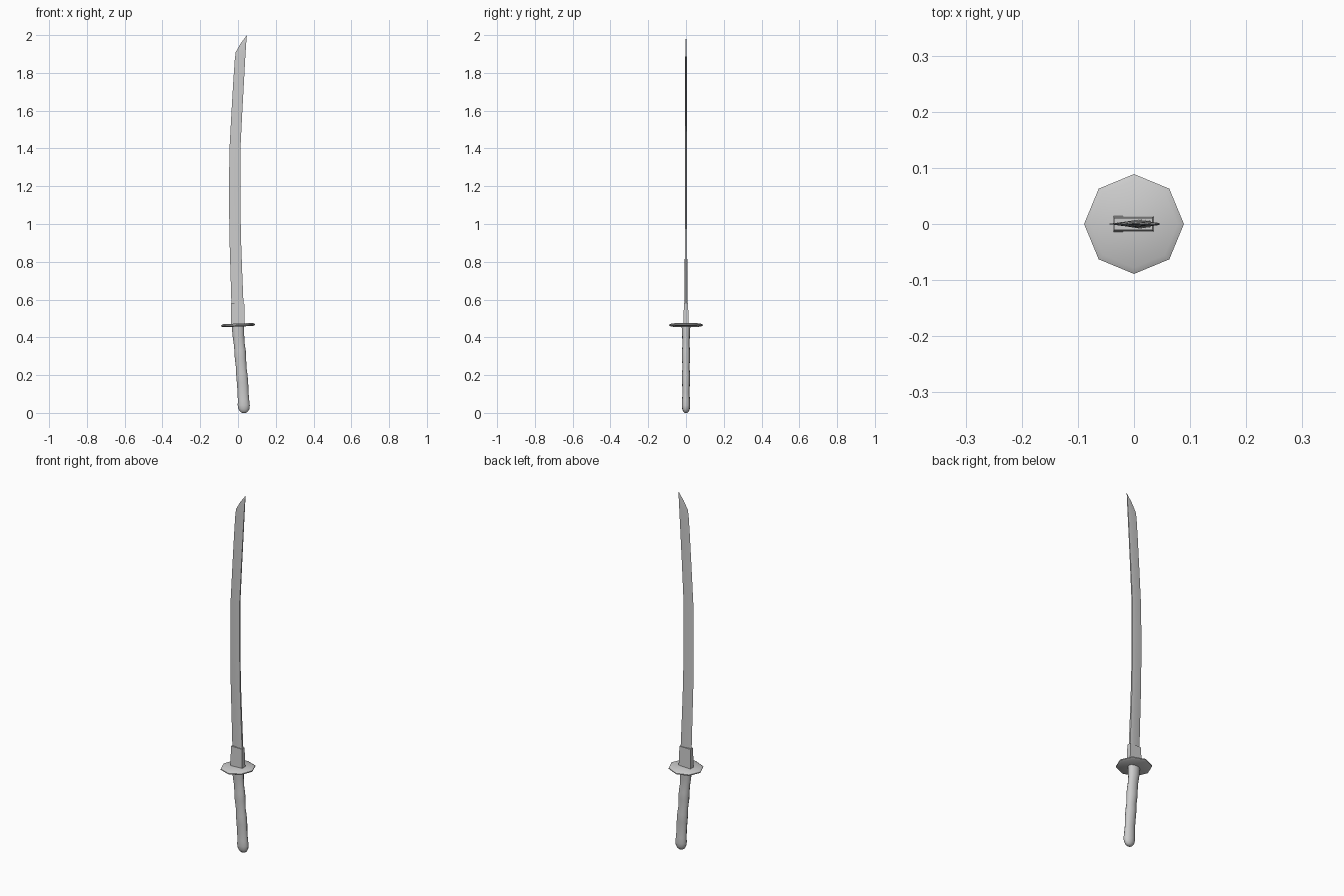
import bpy, bmesh, math


def loft(name, rings, angle=40):
    """Skin a list of equal-length closed rings and cap both ends."""
    bm = bmesh.new()
    loops = [[bm.verts.new(p) for p in ring] for ring in rings]
    n = len(loops[0])
    for a, b in zip(loops, loops[1:]):
        for i in range(n):
            j = (i + 1) % n
            bm.faces.new((a[i], a[j], b[j], b[i]))
    bm.faces.new(loops[0][::-1])
    bm.faces.new(loops[-1])
    bmesh.ops.remove_doubles(bm, verts=bm.verts, dist=1e-5)
    bmesh.ops.recalc_face_normals(bm, faces=bm.faces)
    me = bpy.data.meshes.new(name)
    bm.to_mesh(me)
    bm.free()
    ob = bpy.data.objects.new(name, me)
    bpy.context.collection.objects.link(ob)
    bpy.ops.object.select_all(action='DESELECT')
    ob.select_set(True)
    bpy.context.view_layer.objects.active = ob
    bpy.ops.object.shade_smooth_by_angle(angle=math.radians(angle))
    return ob


def ellipse(cx, z, rx, ry, n, tilt=0.0):
    """Ring around the z axis, optionally sloping along x."""
    pts = []
    for i in range(n):
        a = 2 * math.pi * i / n
        dx = rx * math.cos(a)
        pts.append((cx + dx, ry * math.sin(a), z + tilt * dx))
    return pts


def blade_section(edge, spine, t):
    """Sharp edge on -x, ridge near the spine, narrow flat back."""
    (ex, ez), (sx, sz) = edge, spine
    rx, rz = ex + (sx - ex) * 0.7, ez + (sz - ez) * 0.7
    return [(ex, 0, ez), (rx, -t, rz), (sx, -t * 0.7, sz),
            (sx, t * 0.7, sz), (rx, t, rz)]


# Curved single-edged blade: cutting edge (x, z), spine (x, z), half thickness
blade = [
    ((-0.033, 0.50), (0.031, 0.50), 0.009),
    ((-0.035, 0.58), (0.029, 0.58), 0.008),
    ((-0.040, 0.75), (0.022, 0.75), 0.007),
    ((-0.045, 0.92), (0.016, 0.92), 0.006),
    ((-0.047, 1.08), (0.013, 1.08), 0.005),
    ((-0.047, 1.25), (0.012, 1.25), 0.005),
    ((-0.045, 1.40), (0.013, 1.40), 0.005),
    ((-0.034, 1.60), (0.023, 1.60), 0.0045),
    ((-0.024, 1.77), (0.033, 1.78), 0.004),
    ((-0.017, 1.87), (0.039, 1.89), 0.004),
    ((-0.012, 1.91), (0.041, 1.92), 0.0035),
    ((0.014, 1.956), (0.044, 1.965), 0.0025),
    ((0.047, 2.0), (0.047, 2.0), 0.0),
]
loft("blade", [blade_section(*s) for s in blade], 30)

# Rectangular blade collar
loft("blade_collar", [
    [(x0, -t, z), (x1, -t, z), (x1, t, z), (x0, t, z)]
    for x0, x1, t, z in ((-0.037, 0.036, 0.014, 0.465),
                         (-0.036, 0.033, 0.011, 0.58))])

# Octagonal guard, slightly tilted
guard = ((0.080, 0.457), (0.089, 0.462), (0.089, 0.467), (0.078, 0.473))
loft("guard", [ellipse(0, z, r, r, 8, 0.04) for r, z in guard], 50)

# Wavy grip with a rounded end: centre x, z, half width, half depth
grip = [
    (0.0315, 0.000, 0.010, 0.007), (0.0315, 0.007, 0.021, 0.014),
    (0.0310, 0.020, 0.029, 0.020), (0.0305, 0.040, 0.032, 0.022),
    (0.0290, 0.070, 0.030, 0.021), (0.0265, 0.110, 0.029, 0.018),
    (0.0240, 0.160, 0.030, 0.021), (0.0200, 0.205, 0.030, 0.022),
    (0.0170, 0.240, 0.028, 0.018), (0.0130, 0.290, 0.030, 0.022),
    (0.0110, 0.330, 0.030, 0.021), (0.0060, 0.370, 0.029, 0.018),
    (0.0020, 0.410, 0.031, 0.021), (0.0000, 0.462, 0.033, 0.023),
]
loft("grip", [ellipse(cx, z, rx, ry, 12) for cx, z, rx, ry in grip], 60)
